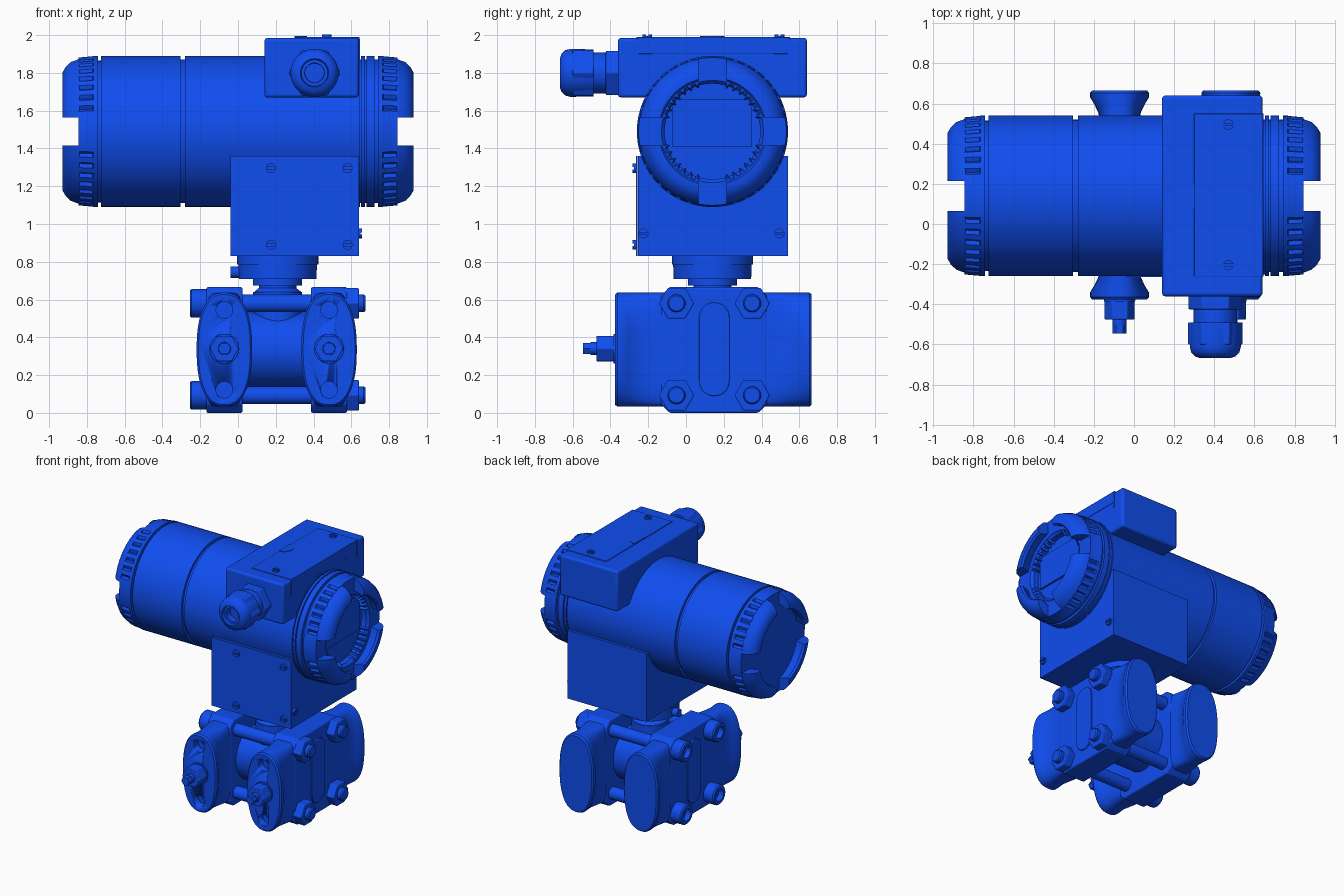
import bpy, bmesh
from math import sin, cos, pi, asin, copysign, radians

if "Cube" in bpy.data.objects:
    bpy.data.objects.remove(bpy.data.objects["Cube"])

blue = bpy.data.materials.new("blue_paint")
blue.diffuse_color = (0.005, 0.075, 0.87, 1)
blue.use_nodes = True
blue.node_tree.nodes["Principled BSDF"].inputs["Base Color"].default_value = blue.diffuse_color
CY, CZ = 0.14, 1.49          # housing axis
MX, MZ = 0.205, 0.335        # sensor cell centre


def place(axis, u, v, h, c):
    p = {'X': (h, u, v), 'Y': (u, h, v), 'Z': (u, v, h)}[axis]
    return [a + b for a, b in zip(p, c)]


def finish(name, bm, bevel=0, smooth=True):
    bmesh.ops.remove_doubles(bm, verts=bm.verts, dist=1e-5)
    bmesh.ops.recalc_face_normals(bm, faces=bm.faces)
    me = bpy.data.meshes.new(name)
    bm.to_mesh(me)
    bm.free()
    ob = bpy.data.objects.new(name, me)
    bpy.context.collection.objects.link(ob)
    me.materials.append(blue)
    if bevel:
        m = ob.modifiers.new("bevel", 'BEVEL')
        m.width, m.segments, m.limit_method = bevel, 3, 'ANGLE'
    if smooth:
        bpy.ops.object.select_all(action='DESELECT')
        bpy.context.view_layer.objects.active = ob
        ob.select_set(True)
        bpy.ops.object.shade_smooth_by_angle(angle=radians(32))
    return ob


def loft(name, rings, closed_ends=True, **kw):
    """Skin a list of equal-length point rings."""
    bm = bmesh.new()
    vs = [[bm.verts.new(p) for p in r] for r in rings]
    n = len(vs[0])
    for a, b in zip(vs, vs[1:]):
        for i in range(n):
            bm.faces.new((a[i], a[(i + 1) % n], b[(i + 1) % n], b[i]))
    if closed_ends:
        bm.faces.new(vs[0])
        bm.faces.new(vs[-1])
    return finish(name, bm, **kw)


def lathe(name, prof, c, axis, seg=48, cut=None, **kw):
    """Revolve (h, r) points; the first and last rings are capped."""
    rings = []
    for h, r in prof:
        ring = []
        for i in range(seg):
            a = 2 * pi * i / seg
            q = r - (cut(i, a, h) if cut else 0)
            ring.append(place(axis, q * cos(a), q * sin(a), h, c))
        rings.append(ring)
    return loft(name, rings, **kw)


def prism(name, outline, h0, h1, axis, c=(0, 0, 0), **kw):
    return loft(name, [[place(axis, u, v, h, c) for u, v in outline] for h in (h0, h1)], **kw)


def box(name, x0, x1, y0, y1, z0, z1, bevel=0):
    return prism(name, [(x0, y0), (x1, y0), (x1, y1), (x0, y1)], z0, z1, 'Z',
                 bevel=bevel, smooth=bevel > 0)


def screw(name, c, axis, s, r=0.026):
    """Slotted screw head pointing along s * axis."""
    lathe(name + "_base", [(-0.01 * s, r), (0.007 * s, r)], c, axis, 20)
    for k in (0, 1):
        half = [(r * cos(a), r * sin(a)) for a in (k * pi + 0.22 + i * (pi - 0.44) / 8 for i in range(9))]
        prism(name + "_half", half, 0, 0.015 * s, axis, c)


# Housing barrel with its seam grooves
prof = [(-0.76, 0.375), (-0.725, 0.375), (-0.725, 0.4)]
for a, b in ((-0.305, -0.28), (0.645, 0.652), (0.672, 0.68), (0.722, 0.74)):
    prof += [(a, 0.4), (a, 0.38), (b, 0.38), (b, 0.4)]
lathe("housing_barrel", prof[:-1] + [(0.76, 0.38)], (0, CY, CZ), 'X', 96)


# End caps with knurling and four lugs each
def knurl(i, a, h):
    cardinal = min(abs(sin(a)), abs(cos(a))) < 0.2
    return 0.016 if 0.768 < abs(h) < 0.846 and i % 4 == 0 and not cardinal else 0


for s, side in ((-1, "left"), (1, "right")):
    prof = [(0.742, 0.37), (0.742, 0.4), (0.765, 0.4), (0.77, 0.398), (0.845, 0.391)]
    if s > 0:
        prof += [(0.845, 0.27), (0.825, 0.253), (0.785, 0.253)]
    lathe(side + "_cap", [(s * h, r) for h, r in prof], (0, CY, CZ), 'X', 160, knurl)
    lug = [(0.84, 0.30), (0.915, 0.275), (0.93, 0.285), (0.93, 0.32), (0.912, 0.35),
           (0.885, 0.375), (0.84, 0.391)]
    for q in range(4):
        rings = []
        for k in range(17):
            ring = []
            for h, r in lug:
                a0 = asin(0.075 / r)
                a = q * pi / 2 + a0 + (pi / 2 - 2 * a0) * k / 16
                ring.append(place('X', r * cos(a), r * sin(a), s * h, (0, CY, CZ)))
            rings.append(ring)
        loft(side + "_cap_lug", rings)

# Display behind the right cap
box("display_panel", 0.78, 0.80, -0.075, 0.35, 1.41, 1.66)

# Terminal box on top, lid and corner clips
box("terminal_box", 0.14, 0.64, -0.36, 0.64, 1.67, 1.985, 0.016)
box("terminal_lid", 0.30, 0.643, -0.262, 0.55, 1.90, 1.99, 0.003)
prism("lid_thumb_notch", [(0.065 * cos(a), 0.065 * sin(a)) for a in
      (-pi / 2 + i * pi / 16 for i in range(17))], 1.98, 1.994, 'Z', (0.30, CY, 0))
for i, y in enumerate((-0.262, 0.55)):
    s = 1 if i == 0 else -1
    a, b = sorted((y, y + s * 0.012))
    box("lid_clip", 0.63, 0.645, a, b, 1.86, 1.98)
for y in (-0.205, 0.495):
    screw("lid_screw", (0.47, y, 1.987), 'Z', 1)

# Cable gland
G = (0.405, 0, 1.80)
lathe("gland_base_nut", [(-0.35, 0.135), (-0.425, 0.135)], G, 'Y', 6, bevel=0.006)
lathe("gland_collar", [(-0.40, 0.108), (-0.50, 0.108)], G, 'Y')
lathe("gland_hex", [(-0.49, 0.138), (-0.60, 0.138)], G, 'Y', 6, bevel=0.006)
lathe("gland_dome", [(-0.49, 0.124), (-0.61, 0.127), (-0.64, 0.12), (-0.66, 0.10), (-0.668, 0.075),
                     (-0.65, 0.07), (-0.65, 0.052), (-0.58, 0.05)], G, 'Y')

# Mounting block under the barrel, with its screws
box("mounting_block", -0.04, 0.64, -0.255, 0.54, 0.83, 1.36)
box("block_front_plate", -0.04, 0.64, -0.265, -0.257, 0.83, 1.36)
for x in (0.175, 0.58):
    for z in (0.89, 1.295):
        screw("plate_screw", (x, -0.267, z), 'Y', -1)
for y in (-0.225, 0.495):
    screw("block_side_screw", (0.642, y, 0.95), 'X', 1)

# Neck
lathe("neck", [(0.45, 0.13), (0.64, 0.13), (0.64, 0.125), (0.66, 0.10), (0.675, 0.10), (0.675, 0.13),
               (0.71, 0.13), (0.71, 0.205), (0.785, 0.208), (0.785, 0.215), (0.835, 0.215)],
      (0.21, CY, 0), 'Z', 64)
lathe("neck_lock_screw", [(-0.04, 0.03), (0.05, 0.03)], (0, CY, 0.745), 'X', 24)

# Sensor cell core
lathe("sensor_core", [(0.0, 0.2), (0.42, 0.2)], (0, CY, MZ), 'X', 64)


def oval(w, h, n, cx, y):
    pts = []
    for i in range(64):
        a = 2 * pi * i / 64
        u, v = (copysign(abs(t) ** (2 / n), t) for t in (cos(a), sin(a)))
        pts.append((cx + w * u, y, MZ + h * v))
    return pts


def drill(target, x, z):
    cutter = lathe("hole_cutter", [(-0.5, 0.044), (-0.32, 0.044)], (x, 0, z), 'Y', 32)
    cutter.hide_render = True
    m = target.modifiers.new("hole", 'BOOLEAN')
    m.operation, m.object, m.solver = 'DIFFERENCE', cutter, 'EXACT'
    bpy.context.view_layer.objects.active = target
    bpy.ops.object.modifier_apply(modifier="hole")
    bpy.data.objects.remove(cutter)


# Process flanges: flared oval ends, bolt block, raised pad, ports and vents
half = [(0.52, 0.137, 0.292, 2.4), (0.508, 0.147, 0.302, 2.4), (0.485, 0.146, 0.302, 2.4),
        (0.45, 0.125, 0.302, 2.6), (0.41, 0.106, 0.302, 3), (0.36, 0.096, 0.302, 4),
        (0.29, 0.094, 0.302, 6)]
yc, bz, by = 0.145, 0.333, 0.28
for s, side in ((-1, "left"), (1, "right")):
    fx = MX + s * 0.277
    rings = [oval(w, h, n, fx, yc - d) for d, w, h, n in half]
    rings += [oval(w, h, n, fx, yc + d) for d, w, h, n in reversed(half)]
    flange = loft(side + "_flange", rings)
    for z in (0.545, 0.122):
        drill(flange, fx, z)
    k = 0.045
    octo = [(by - k, -bz), (by, k - bz), (by, bz - k), (by - k, bz),
            (k - by, bz), (-by, bz - k), (-by, k - bz), (k - by, -bz)]
    prism(side + "_bolt_block", octo, -0.096, 0.096, 'X', (fx, yc + 0.003, bz), bevel=0.01)
    pad = [(0.08 * cos(a), 0.08 * sin(a) + (0.168 if i <= 16 else -0.168))
           for i, a in ((i, (i if i <= 16 else i - 1) * pi / 16) for i in range(34))]
    prism(side + "_flange_pad", pad, s * 0.09, s * 0.106, 'X', (fx, 0.15, 0.337), bevel=0.004)
    V = (fx, 0, 0.34)
    lathe(side + "_vent_seat", [(-0.36, 0.08), (-0.385, 0.078)], V, 'Y', 32)
    lathe(side + "_vent_hex", [(-0.38, 0.077), (-0.475, 0.077)], V, 'Y', 6, bevel=0.005)
    lathe(side + "_vent_tip", [(-0.41, 0.036), (-0.505, 0.034), (-0.505, 0.022), (-0.51, 0.022)],
          V, 'Y', 24)
    lathe(side + "_vent_screw", [(-0.49, 0.034), (-0.545, 0.034)], V, 'Y', 6)

# Four clamping bolts: socket heads on the left, nuts on the right
for y in (-0.05, 0.35):
    for z in (0.093, 0.58):
        c = (0, y, z)
        lathe("bolt_shank", [(-0.2, 0.047), (0.665, 0.047), (0.675, 0.04)], c, 'X', 32)
        lathe("bolt_head", [(-0.15, 0.076), (-0.245, 0.076), (-0.255, 0.068), (-0.255, 0.045),
                            (-0.215, 0.045)], c, 'X', 36)
        lathe("bolt_nut", [(0.56, 0.093), (0.64, 0.093)], c, 'X', 6, bevel=0.006)
